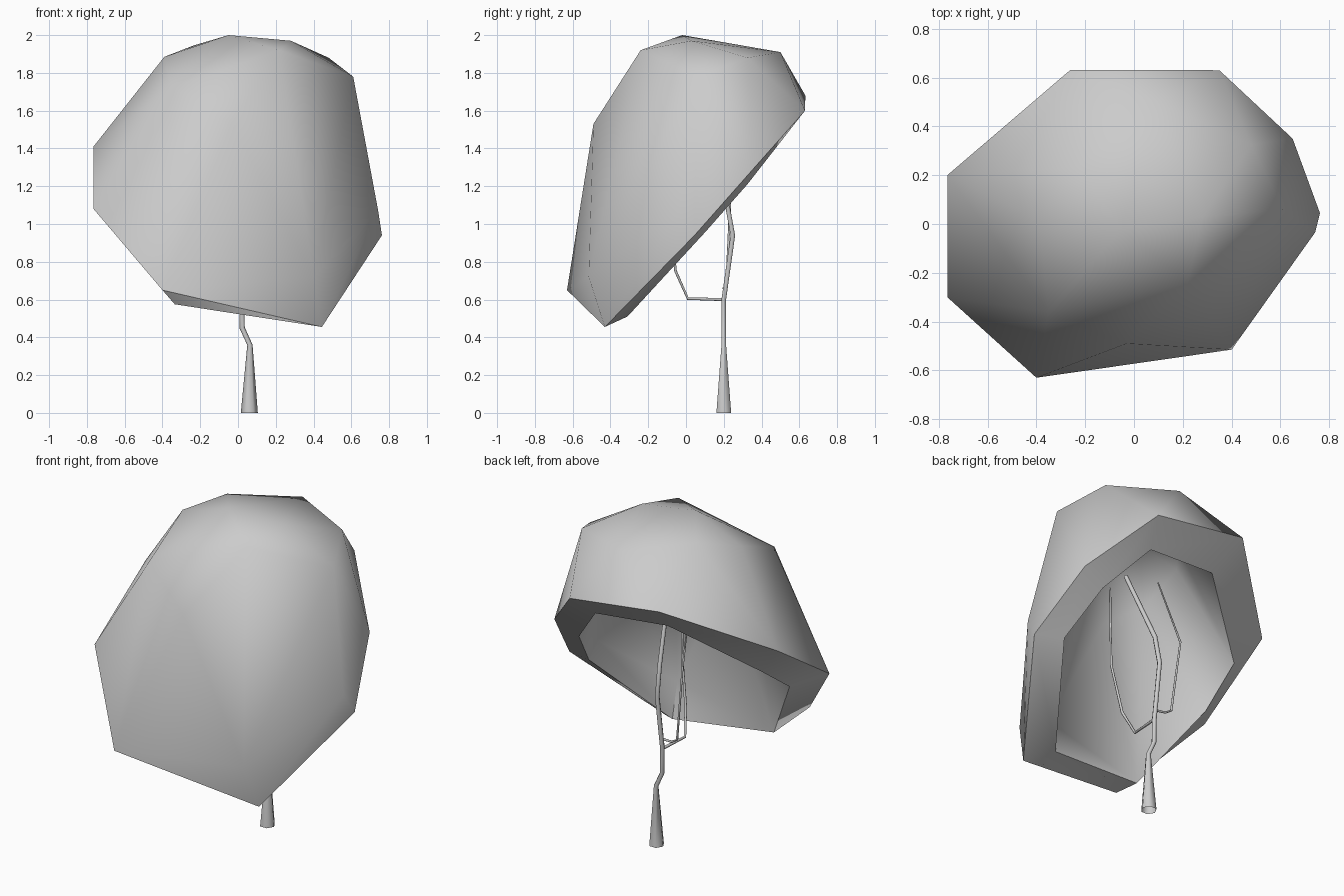
import bpy, bmesh, math
from mathutils import Vector

if "Cube" in bpy.data.objects:
    bpy.data.objects.remove(bpy.data.objects["Cube"])


def finish(name, bm, angle):
    me = bpy.data.meshes.new(name)
    bm.to_mesh(me)
    bm.free()
    ob = bpy.data.objects.new(name, me)
    bpy.context.collection.objects.link(ob)
    bpy.ops.object.select_all(action='DESELECT')
    ob.select_set(True)
    bpy.context.view_layer.objects.active = ob
    bpy.ops.object.shade_smooth_by_angle(angle=math.radians(angle))
    return ob


# Canopy: open dome with an outer skin, an inner skin and a broad rim
rim = [(-.40, -.63, .65), (.444, -.43, .455), (.762, .045, .94), (.65, .35, 1.285),
       (.35, .63, 1.6), (-.26, .632, 1.68), (-.765, .2, 1.41), (-.765, -.3, 1.08)]
rim_in = [(-.335, -.375, .575), (.31, -.31, .51), (.59, .10, .955), (.50, .325, 1.21),
          (.28, .48, 1.47), (-.19, .45, 1.507), (-.61, .14, 1.22), (-.62, -.12, 1.03)]
crown = [(-.03, -.49, 1.53), (.40, -.515, .72), (.742, -.035, 1.07), (.61, .06, 1.78),
         (.48, .325, 1.88), (.28, .03, 1.97), (-.05, -.02, 2.0), (-.39, .02, 1.885),
         (.22, -.24, 1.92), (-.35, -.36, 1.725), (.09, .5, 1.91), (-.235, .23, 1.945)]
thickness = .18


def dome(bm, edge, top, inward):
    ring = [bm.verts.new(p) for p in edge]
    caps = [bm.verts.new(p) for p in top]
    old = set(bm.faces)
    bmesh.ops.convex_hull(bm, input=ring + caps)
    bm.normal_update()
    faces = [f for f in bm.faces if f not in old]
    under = [f for f in faces if all(v in ring for v in f.verts)]
    if inward:
        bmesh.ops.reverse_faces(bm, faces=[f for f in faces if f not in under])
    bmesh.ops.delete(bm, geom=under, context='FACES_ONLY')
    bm.normal_update()
    return ring, caps


bm = bmesh.new()
outer, caps = dome(bm, rim, crown, False)
inner, _ = dome(bm, rim_in, [v.co - v.normal * thickness for v in caps], True)
n = len(rim)
for i in range(n):
    j = (i + 1) % n
    bm.faces.new((outer[j], outer[i], inner[i], inner[j]))
bmesh.ops.delete(bm, geom=[e for e in bm.edges if not e.link_faces], context='EDGES')
bmesh.ops.delete(bm, geom=[v for v in bm.verts if not v.link_faces], context='VERTS')
bmesh.ops.recalc_face_normals(bm, faces=bm.faces)
finish("canopy", bm, 55)


# Trunk and branches: tapered tubes along (x, y, z, radius) points
def tube(name, path, sides):
    bm = bmesh.new()
    pts = [Vector(p[:3]) for p in path]
    rings = []
    for i, p in enumerate(pts):
        d = pts[min(i + 1, len(pts) - 1)] - pts[max(i - 1, 0)]
        if i == 0 and p.z == 0:
            d = Vector((0, 0, 1))
        q = Vector((0, 0, 1)).rotation_difference(d)
        r = path[i][3]
        rings.append([bm.verts.new(p + q @ Vector((r * math.cos(t), r * math.sin(t), 0)))
                      for t in (math.tau * k / sides for k in range(sides))])
    for a, b in zip(rings, rings[1:]):
        for k in range(sides):
            m = (k + 1) % sides
            bm.faces.new((a[k], a[m], b[m], b[k]))
    bm.faces.new(rings[-1])
    finish(name, bm, 65)


tube("trunk", [(.06, .2, 0, .045), (.063, .2, .36, .014), (.022, .2, .45, .014),
               (.02, .2, .6, .014), (.022, .248, .94, .014), (.028, .215, 1.12, .014),
               (.085, .03, 1.57, .012)], 6)
tube("left_branch", [(.02, .2, .66, .007), (-.05, .21, .665, .007), (-.09, .215, .69, .007),
                     (-.14, .235, 1.14, .006), (-.10, .09, 1.57, .004)], 6)
tube("front_branch", [(.02, .2, .6, .009), (0, .01, .605, .008), (.04, -.055, .75, .008),
                      (.09, -.09, 1.05, .007), (.09, -.10, 1.55, .006)], 6)
